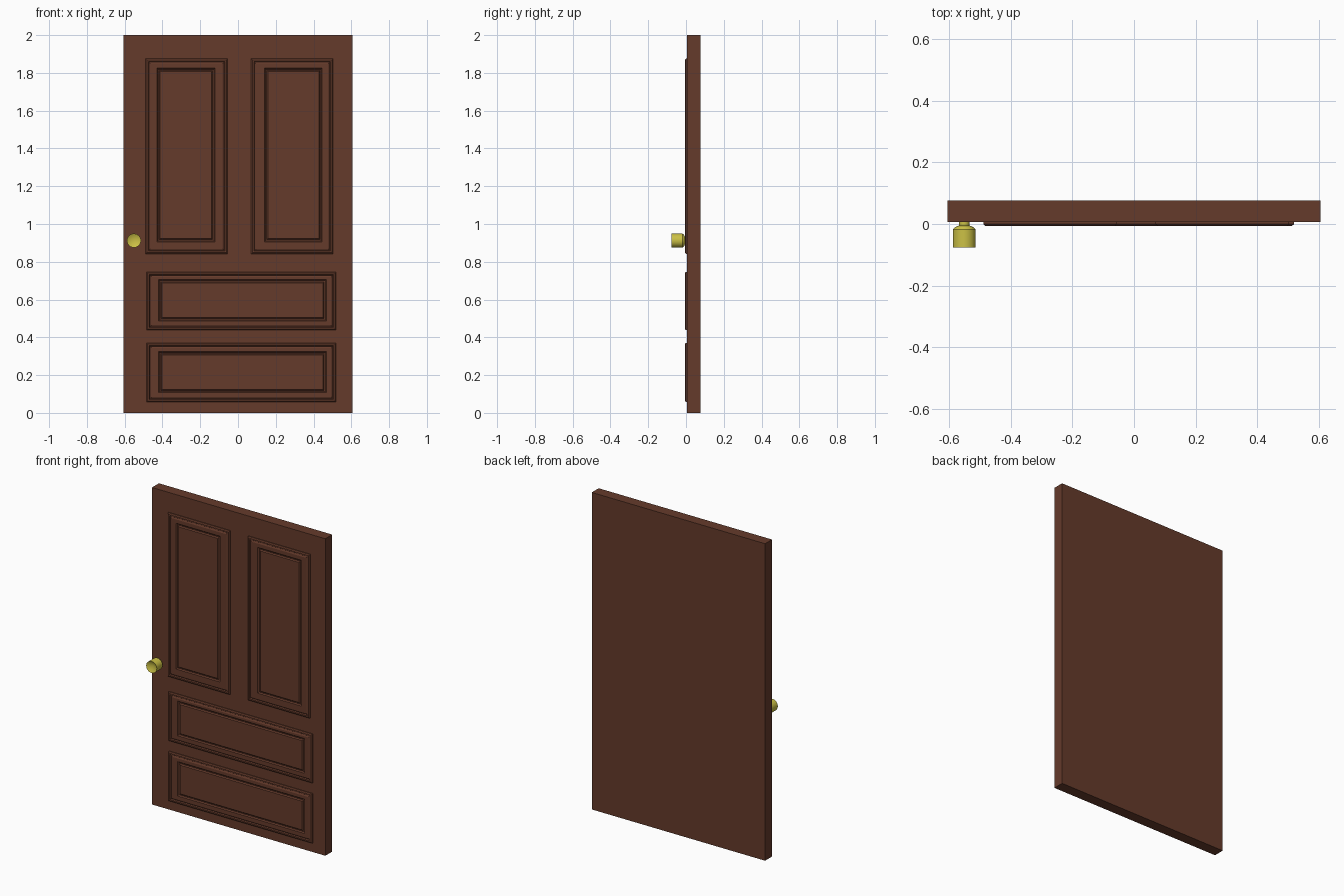
import bpy, bmesh, math

if "Cube" in bpy.data.objects:
    bpy.data.objects.remove(bpy.data.objects["Cube"])

FRONT, BACK = 0.0065, 0.0755   # y of the slab faces


def material(name, color):
    m = bpy.data.materials.new(name)
    m.diffuse_color = color
    m.use_nodes = True
    m.node_tree.nodes["Principled BSDF"].inputs["Base Color"].default_value = m.diffuse_color
    return m


wood = material("brown_wood", (0.13, 0.043, 0.024, 1))
brass = material("brass", (0.6, 0.53, 0.06, 1))


def finish(name, bm, mat):
    bmesh.ops.recalc_face_normals(bm, faces=bm.faces)
    me = bpy.data.meshes.new(name)
    bm.to_mesh(me)
    bm.free()
    me.materials.append(mat)
    ob = bpy.data.objects.new(name, me)
    bpy.context.collection.objects.link(ob)
    return ob


def bridge(bm, a, b):
    n = len(a)
    for i in range(n):
        bm.faces.new((a[i], a[(i + 1) % n], b[(i + 1) % n], b[i]))


def panel(name, outer, inner):
    """Moulded panel: concentric rectangles (x0, x1, z0, z1) stepped in and out."""
    bm = bmesh.new()
    # (rectangle, inset, projection from the slab face)
    profile = [(outer, 0, -0.002), (outer, 0, 0.007), (outer, 0.006, 0.0125),
               (outer, 0.014, 0.0125), (outer, 0.018, 0.006), (outer, 0.026, 0.010),
               (inner, 0, 0.010), (inner, 0.006, 0.003), (inner, 0.012, 0.003),
               (inner, 0.018, 0.010)]
    loops = []
    for (x0, x1, z0, z1), d, h in profile:
        pts = [(x0 + d, z0 + d), (x1 - d, z0 + d), (x1 - d, z1 - d), (x0 + d, z1 - d)]
        loops.append([bm.verts.new((x, FRONT - h, z)) for x, z in pts])
    for a, b in zip(loops, loops[1:]):
        bridge(bm, a, b)
    bm.faces.new(loops[-1])
    bm.faces.new(loops[0])
    finish(name, bm, wood)


# Door slab
bm = bmesh.new()
bmesh.ops.create_cube(bm, size=1)
for v in bm.verts:
    v.co = (v.co.x * 1.21, (FRONT + BACK) / 2 + v.co.y * (BACK - FRONT), v.co.z * 2 + 1)
finish("door_slab", bm, wood)

# Two tall upper panels and two wide lower panels
panel("upper_left_panel", (-0.489, -0.056, 0.842, 1.875), (-0.430, -0.122, 0.905, 1.825))
panel("upper_right_panel", (0.070, 0.503, 0.842, 1.875), (0.140, 0.446, 0.905, 1.825))
panel("middle_panel", (-0.484, 0.519, 0.438, 0.746), (-0.420, 0.468, 0.487, 0.706))
panel("bottom_panel", (-0.484, 0.519, 0.058, 0.370), (-0.420, 0.468, 0.107, 0.324))

# Knob: lathed profile (radius, y) with neck, flared back and dished front
bm = bmesh.new()
SEG, KX, KZ = 32, -0.551, 0.912
rings = []
for r, y in [(0.017, 0.009), (0.017, -0.005), (0.030, -0.010), (0.037, -0.018), (0.037, -0.0755)]:
    rings.append([bm.verts.new((KX + r * math.cos(t), y, KZ + r * math.sin(t)))
                  for t in (2 * math.pi * i / SEG for i in range(SEG))])
for a, b in zip(rings, rings[1:]):
    bridge(bm, a, b)
bm.faces.new(rings[0])
tip = bm.verts.new((KX, -0.055, KZ))
for i in range(SEG):
    bm.faces.new((rings[-1][i], rings[-1][(i + 1) % SEG], tip))
knob = finish("door_knob", bm, brass)
bpy.context.view_layer.objects.active = knob
knob.select_set(True)
bpy.ops.object.shade_smooth_by_angle(angle=math.radians(25))
